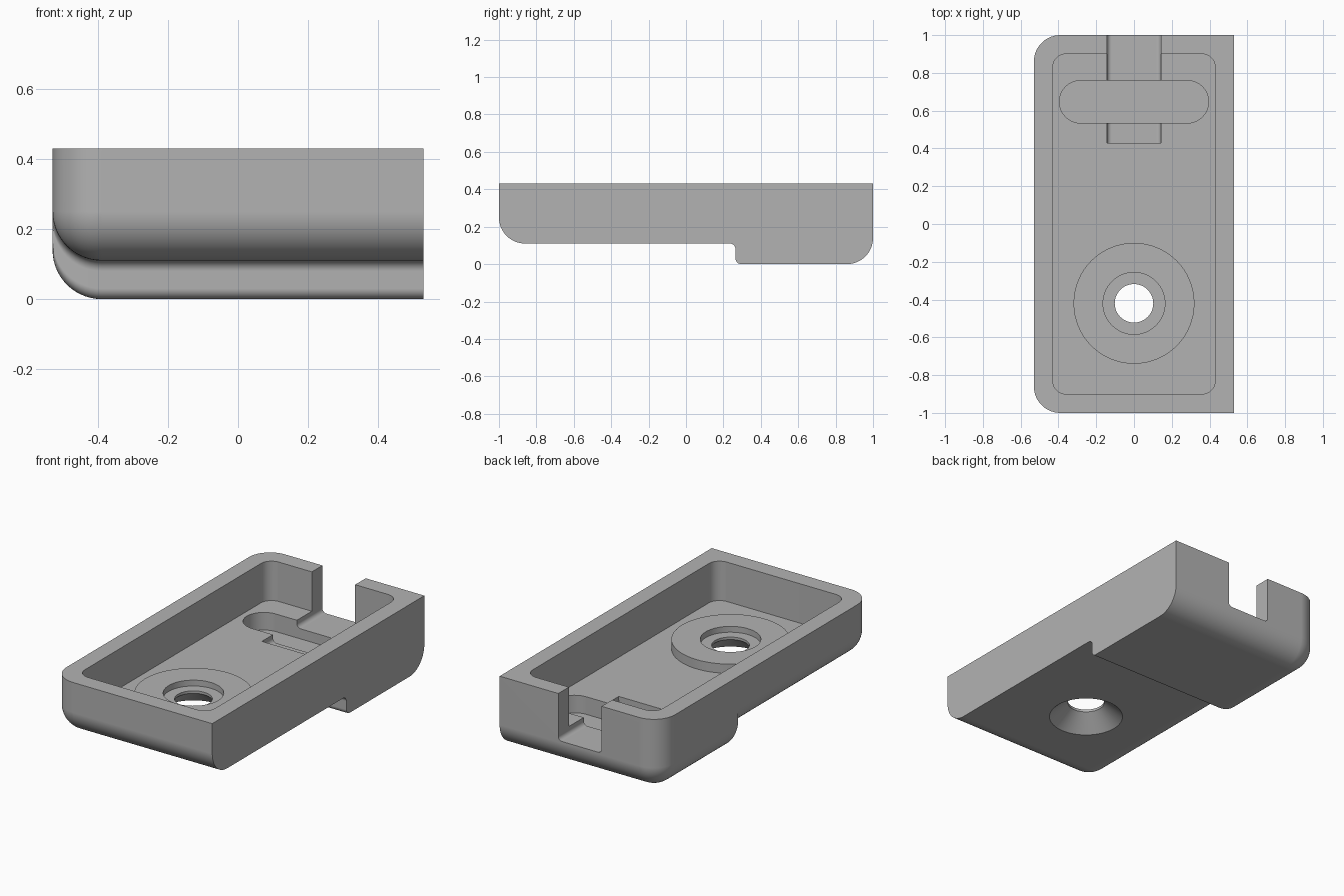
import bpy, bmesh
from math import sin, cos, pi, sqrt

cube = bpy.data.objects.get("Cube")
if cube:
    bpy.data.objects.remove(cube, do_unlink=True)

TOP, SIDE, FILLET = 0.43, 0.53, 0.14
FLOOR, HOLE_Y = 0.195, -0.42

grey = bpy.data.materials.new("plain_grey")
grey.use_nodes = True
grey.diffuse_color = (0.45, 0.45, 0.45, 1)
grey.node_tree.nodes["Principled BSDF"].inputs["Base Color"].default_value = grey.diffuse_color


def loft(name, rings):
    """Skin a list of equal-length rings and cap both ends."""
    bm = bmesh.new()
    loops = [[bm.verts.new(p) for p in ring] for ring in rings]
    n = len(loops[0])
    for a, b in zip(loops, loops[1:]):
        for i in range(n):
            j = (i + 1) % n
            bm.faces.new((a[i], a[j], b[j], b[i]))
    bm.faces.new(loops[0])
    bm.faces.new(loops[-1])
    bmesh.ops.remove_doubles(bm, verts=bm.verts, dist=1e-5)
    bmesh.ops.dissolve_degenerate(bm, edges=bm.edges, dist=1e-5)
    bmesh.ops.recalc_face_normals(bm, faces=bm.faces)
    mesh = bpy.data.meshes.new(name)
    bm.to_mesh(mesh)
    bm.free()
    mesh.materials.append(grey)
    obj = bpy.data.objects.new(name, mesh)
    bpy.context.collection.objects.link(obj)
    return obj


def rounded_prism(name, hx, hy, cy, r, z0, z1, steps=10):
    """Upright prism with rounded corners."""
    pts = []
    for k, (sx, sy) in enumerate(((1, 1), (-1, 1), (-1, -1), (1, -1))):
        for i in range(steps + 1):
            a = (k + i / steps) * pi / 2
            pts.append((sx * (hx - r) + r * cos(a), cy + sy * (hy - r) + r * sin(a)))
    return loft(name, [[(x, y, z) for x, y in pts] for z in (z0, z1)])


def lathe(name, profile, steps=64):
    """Turn (radius, z) pairs around the screw hole axis."""
    angles = [2 * pi * i / steps for i in range(steps)]
    return loft(name, [[(r * cos(a), HOLE_Y + r * sin(a), z) for a in angles]
                       for r, z in profile])


def combine(obj, tool, operation):
    tool.hide_render = True
    mod = obj.modifiers.new(operation.lower(), "BOOLEAN")
    mod.operation, mod.object, mod.solver = operation, tool, "EXACT"
    bpy.context.view_layer.objects.active = obj
    bpy.ops.object.modifier_apply(modifier=mod.name)
    bpy.data.objects.remove(tool, do_unlink=True)


# Outer shell: cross-sections along y, as (y, fillet centre height, fillet radius)
N = 14
arc = [i / N * pi / 2 for i in range(N + 1)]
bend = [i / 6 * pi / 2 for i in range(7)]
stations = [(-1 + FILLET * (1 - cos(a)), 0.25, FILLET * sin(a)) for a in arc]
stations += [(0.235 + 0.03 * sin(a), 0.22 + 0.03 * cos(a), FILLET) for a in bend]
stations += [(0.295 - 0.03 * cos(a), 0.17 - 0.03 * sin(a), FILLET) for a in bend]
stations += [(1 - FILLET + FILLET * sin(a), 0.14, FILLET * cos(a)) for a in arc]


def section(y, c, r):
    x = FILLET - SIDE
    curve = [(x - r * cos(a), y, c - r * sin(a)) for a in arc]
    return [(SIDE, y, TOP), (x - r, y, TOP)] + curve + [(SIDE, y, c - r)]


body = loft("tray_body", [section(*s) for s in stations])

# Cavity, then the raised boss on its floor
combine(body, rounded_prism("cavity_cutter", 0.43, 0.9, 0, 0.07, FLOOR, 0.6), "DIFFERENCE")
combine(body, lathe("boss", [(0.32, 0.16), (0.32, 0.25)]), "UNION")

# Channel through the back wall, rounded along its lower edges
R, HALF, DEPTH = 0.025, 0.143, 0.15
quarter = [(HALF - R + R * cos(a), DEPTH + R - R * sin(a)) for a in bend]
outline = [(HALF, 0.6)] + quarter
outline += [(-x, z) for x, z in reversed(outline)]
combine(body, loft("channel_cutter", [[(x, y, z) for x, z in outline]
                                      for y in (0.43, 1.1)]), "DIFFERENCE")

# Cross slot with round ends
combine(body, rounded_prism("slot_cutter", 0.395, 0.1125, 0.647, 0.1124, 0.09, 0.3), "DIFFERENCE")

# Screw hole: countersunk below, counterbored above
combine(body, lathe("hole_cutter", [(0.275, 0.05), (0.102, 0.2), (0.102, 0.215),
                                    (0.164, 0.215), (0.164, 0.4)]), "DIFFERENCE")

# Smooth the curved faces only
bpy.ops.object.select_all(action="DESELECT")
body.select_set(True)
bpy.context.view_layer.objects.active = body
bpy.ops.object.shade_smooth_by_angle(angle=pi / 6)
weighted = body.modifiers.new("weighted_normals", "WEIGHTED_NORMAL")
weighted.keep_sharp = True
